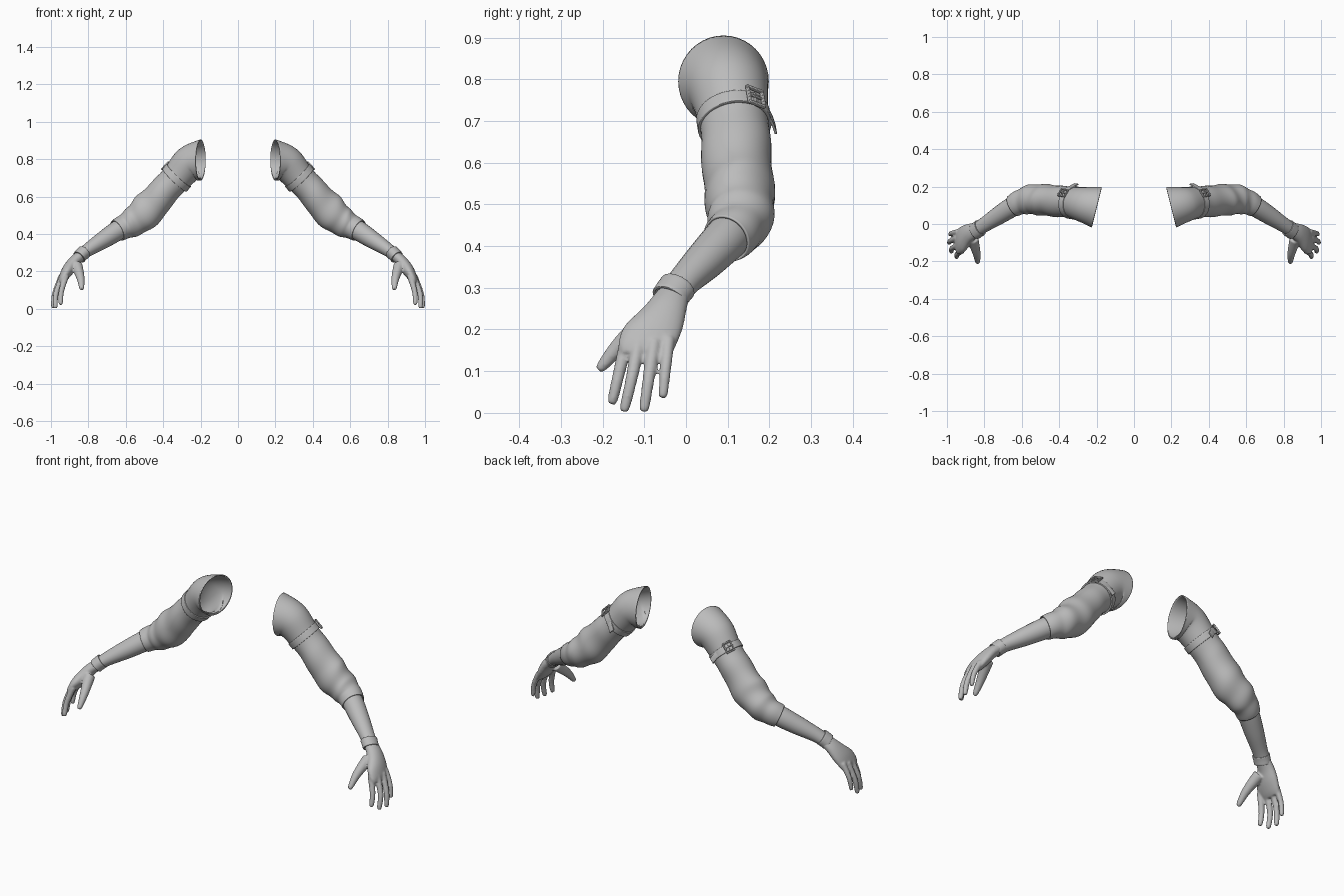
import bpy, bmesh, math
from mathutils import Vector

cube = bpy.data.objects.get("Cube")
if cube:
    bpy.data.objects.remove(cube, do_unlink=True)

GREY = (0.5, 0.5, 0.5, 1)
mat = bpy.data.materials.new("plain grey")
mat.use_nodes = True
mat.diffuse_color = GREY
mat.node_tree.nodes["Principled BSDF"].inputs["Base Color"].default_value = GREY
Y = Vector((0, 1, 0))


def catmull(rows, steps):
    """Smoothly interpolate rows of numbers."""
    pts = [rows[0]] + list(rows) + [rows[-1]]
    out = []
    for i in range(1, len(pts) - 2):
        for k in range(steps):
            t = k / steps
            out.append([0.5 * (2 * b + (c - a) * t + (2 * a - 5 * b + 4 * c - d) * t * t
                        + (3 * b - a - 3 * c + d) * t ** 3)
                        for a, b, c, d in zip(*pts[i - 1:i + 3])])
    return out + [list(rows[-1])]


def tube(bm, rows, steps=6, sides=24, flat=False, cap=False, start=None, fold=None):
    """Loft rings (x, y, z, up radius, side radius) along a path."""
    rings = catmull(rows, steps)
    loops = []
    for i, (x, y, z, ru, rv) in enumerate(rings):
        a, b = rings[max(i - 1, 0)], rings[min(i + 1, len(rings) - 1)]
        t = (Vector(b[:3]) - Vector(a[:3])).normalized()
        if start:
            t = Vector(start).lerp(t, min(1, i / steps)).normalized()
        v = Y if flat else (Y - t * t.y).normalized()
        u = t.cross(v).normalized()
        loop = []
        for k in range(sides):
            ang = math.tau * k / sides
            f = fold(i / (len(rings) - 1), ang) if fold else 1
            loop.append(bm.verts.new(Vector((x, y, z)) + u * (ru * f * math.cos(ang))
                                     + v * (rv * f * math.sin(ang))))
        loops.append(loop)
    for p, q in zip(loops, loops[1:]):
        for k in range(sides):
            n = (k + 1) % sides
            bm.faces.new((p[k], p[n], q[n], q[k]))
    if cap:
        bm.faces.new(loops[0][::-1])
        bm.faces.new(loops[-1])


def finish(name, bm, thick=0, remesh=0, bevel=0):
    """Make the object, add its modifiers and mirror it to the other arm."""
    bmesh.ops.recalc_face_normals(bm, faces=bm.faces)
    me = bpy.data.meshes.new(name)
    bm.to_mesh(me)
    bm.free()
    ob = bpy.data.objects.new(name, me)
    bpy.context.collection.objects.link(ob)
    me.materials.append(mat)
    bpy.ops.object.select_all(action='DESELECT')
    ob.select_set(True)
    bpy.context.view_layer.objects.active = ob
    if remesh:
        m = ob.modifiers.new("blend", 'REMESH')
        m.mode, m.voxel_size, m.use_smooth_shade = 'VOXEL', remesh, True
        m = ob.modifiers.new("soften", 'SMOOTH')
        m.factor, m.iterations = 0.5, 5
    if thick:
        m = ob.modifiers.new("thickness", 'SOLIDIFY')
        m.thickness, m.offset = thick, -1
    if bevel:
        m = ob.modifiers.new("soft edges", 'BEVEL')
        m.width, m.segments = bevel, 2
    m = ob.modifiers.new("other arm", 'MIRROR')
    m.use_mirror_merge = False
    bpy.ops.object.shade_smooth_by_angle(angle=math.radians(40))
    return ob


# Wide shoulder sleeve, folded around the elbow
def sleeve_fold(s, a):
    amount = 0.035 * min(1, max(0, (s - 0.3) * 4)) * min(1, (1 - s) * 6)
    return (1 + amount * math.sin(s * 34 + 1.5 * math.sin(a + 0.6))
            + 0.6 * amount * math.sin(3 * a + s * 14))


bm = bmesh.new()
tube(bm, [(0.20, 0.09, 0.795, 0.110, 0.112), (0.262, 0.102, 0.772, 0.096, 0.096),
          (0.33, 0.115, 0.698, 0.082, 0.083), (0.40, 0.122, 0.625, 0.081, 0.084),
          (0.475, 0.127, 0.535, 0.092, 0.084), (0.545, 0.130, 0.475, 0.082, 0.080),
          (0.60, 0.120, 0.442, 0.068, 0.068), (0.645, 0.097, 0.418, 0.060, 0.060)],
     steps=8, sides=40, start=(1, 0.25, 0), fold=sleeve_fold)
finish("sleeve", bm, thick=0.006)

# Bare forearm
bm = bmesh.new()
tube(bm, [(0.58, 0.125, 0.455, 0.050, 0.050), (0.64, 0.098, 0.420, 0.053, 0.054),
          (0.72, 0.048, 0.368, 0.047, 0.049), (0.80, -0.004, 0.316, 0.036, 0.040),
          (0.85, -0.035, 0.278, 0.030, 0.038)], cap=True)
finish("forearm", bm)

# Wrist band
bm = bmesh.new()
tube(bm, [(0.822, -0.020, 0.303, 0.038, 0.046), (0.836, -0.030, 0.290, 0.037, 0.045),
          (0.850, -0.040, 0.275, 0.037, 0.045)], steps=2, sides=32)
finish("wrist_band", bm, thick=0.007, bevel=0.0015)

# Hand: palm, four fingers and thumb blended into one surface
bm = bmesh.new()
tube(bm, [(0.838, -0.030, 0.287, 0.029, 0.040), (0.878, -0.050, 0.250, 0.031, 0.052),
          (0.910, -0.078, 0.205, 0.032, 0.071), (0.935, -0.092, 0.165, 0.024, 0.070),
          (0.948, -0.094, 0.142, 0.014, 0.060)], flat=True, cap=True)


def digit(base, mid, tip, r0, r1):
    tip, mid = Vector(tip), Vector(mid)
    end = tip + (tip - mid).normalized() * r1 * 0.8
    tube(bm, [(*base, r0, r0), (*mid, (r0 + r1) / 2, (r0 + r1) / 2),
              (*tip, r1, r1), (*end, r1 * 0.35, r1 * 0.35)], sides=14, cap=True)


digit((0.920, -0.142, 0.175), (0.945, -0.162, 0.090), (0.948, -0.176, 0.030), 0.017, 0.012)
digit((0.940, -0.113, 0.170), (0.973, -0.131, 0.080), (0.976, -0.147, 0.012), 0.017, 0.012)
digit((0.945, -0.076, 0.170), (0.980, -0.090, 0.080), (0.988, -0.100, 0.012), 0.017, 0.012)
digit((0.938, -0.042, 0.178), (0.973, -0.049, 0.105), (0.983, -0.055, 0.044), 0.016, 0.011)
digit((0.862, -0.080, 0.232), (0.842, -0.155, 0.165), (0.836, -0.203, 0.110), 0.031, 0.013)
finish("hand", bm, remesh=0.005)

# Strap round the upper arm
centre = Vector((0.328, 0.115, 0.700))
along = Vector((0.69, 0.12, -0.72)).normalized()
side = (Y - along * along.y).normalized()
up = along.cross(side)
bm = bmesh.new()
tube(bm, [(*(centre + along * k), 0.089, 0.089) for k in (-0.018, 0, 0.018)],
     steps=2, sides=40)
finish("strap", bm, thick=0.008, bevel=0.0015)

# Buckle: square frame with a prong, lying on the strap
ang = math.radians(34)
out = up * math.cos(ang) + side * math.sin(ang)
tang = side * math.cos(ang) - up * math.sin(ang)
spot = centre + out * 0.094


def bar(bm, a, b, sa, sb, h=0.009):
    """Box centred at offsets a (along arm) and b (round arm)."""
    for v in bmesh.ops.create_cube(bm, size=1)["verts"]:
        c = v.co.copy()
        v.co = spot + along * (a + c.x * sa) + tang * (b + c.y * sb) + out * (c.z * h)


bm = bmesh.new()
for s in (-1, 1):
    bar(bm, s * 0.025, 0, 0.007, 0.048)
    bar(bm, 0, s * 0.0205, 0.045, 0.007)
bar(bm, 0, 0, 0.005, 0.036, 0.006)
finish("buckle", bm, bevel=0.0015)

# Loose strap end hanging behind the buckle
bm = bmesh.new()
path = [spot, (0.352, 0.188, 0.737), (0.328, 0.206, 0.710), (0.308, 0.217, 0.680)]
rows = [[bm.verts.new(Vector(p) + along * w) for w in (-0.015, 0.015)]
        for p in catmull([tuple(p) for p in path], 4)]
for p, q in zip(rows, rows[1:]):
    bm.faces.new((p[0], p[1], q[1], q[0]))
finish("strap_end", bm, thick=0.006, bevel=0.001)
